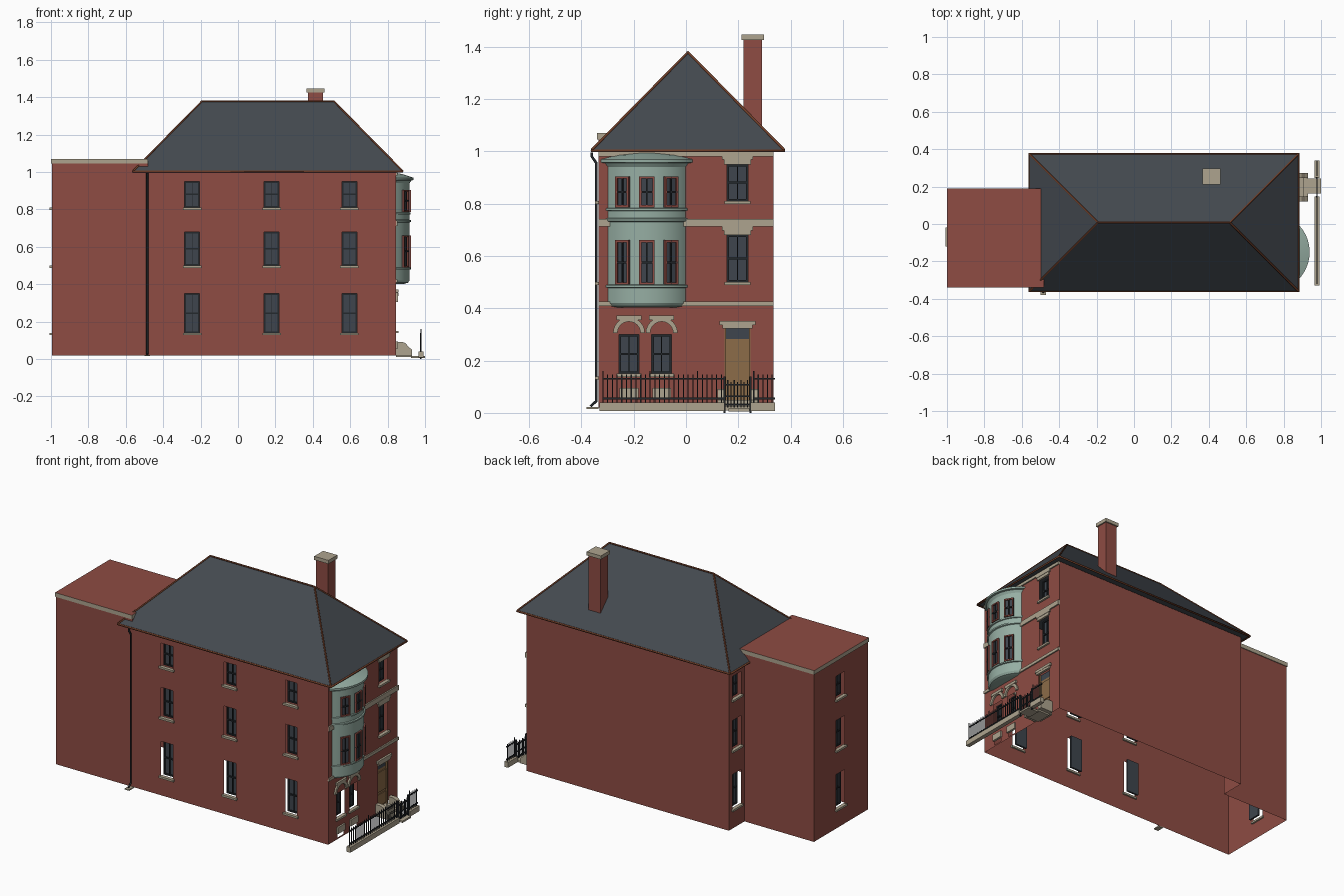
import bpy, bmesh, math
from mathutils import Matrix, Vector

cube = bpy.data.objects.get("Cube")
if cube:
    bpy.data.objects.remove(cube)


def material(name, r, g, b):
    lin = [((c / 255 + 0.055) / 1.055) ** 2.4 for c in (r, g, b)] + [1]
    m = bpy.data.materials.new(name)
    m.use_nodes = True
    m.diffuse_color = lin
    m.node_tree.nodes["Principled BSDF"].inputs["Base Color"].default_value = lin
    return m


brick = material("red_brick", 142, 76, 67)
slate = material("slate", 68, 74, 80)
stone = material("sandstone", 174, 164, 143)
teal = material("pale_teal", 150, 174, 163)
wood = material("door_wood", 140, 108, 72)
iron = material("black_iron", 36, 40, 44)
copper = material("copper_trim", 112, 62, 40)
glass = material("dark_glass", 62, 69, 77)


def finish(name, bm, mats, M=Matrix()):
    bmesh.ops.transform(bm, matrix=M, verts=bm.verts)
    me = bpy.data.meshes.new(name)
    bm.to_mesh(me)
    bm.free()
    for m in mats:
        me.materials.append(m)
    ob = bpy.data.objects.new(name, me)
    bpy.context.collection.objects.link(ob)
    return ob


def boxes(name, M, items):
    """Boxes as (u0, u1, v0, v1, z0, z1, material) joined in one object."""
    bm = bmesh.new()
    mats = []
    for u0, u1, v0, v1, z0, z1, mat in items:
        if mat not in mats:
            mats.append(mat)
        T = Matrix.Translation(((u0 + u1) / 2, (v0 + v1) / 2, (z0 + z1) / 2))
        S = Matrix.Diagonal((u1 - u0, v1 - v0, z1 - z0, 1))
        new = bmesh.ops.create_cube(bm, size=1, matrix=T @ S)["verts"]
        for f in {f for v in new for f in v.link_faces}:
            f.material_index = mats.index(mat)
    return finish(name, bm, mats, M)


def prism(name, M, pts, v0, v1, mat):
    """Profile in the wall plane (u, z), extruded through the wall depth."""
    bm = bmesh.new()
    f = bm.faces.new([bm.verts.new((u, v0, z)) for u, z in pts])
    ext = bmesh.ops.extrude_face_region(bm, geom=[f])["geom"]
    bmesh.ops.translate(bm, vec=(0, v1 - v0, 0),
                        verts=[g for g in ext if isinstance(g, bmesh.types.BMVert)])
    bmesh.ops.recalc_face_normals(bm, faces=bm.faces)
    return finish(name, bm, [mat], M)


def tube(name, pts, r, mat, closed=False):
    cu = bpy.data.curves.new(name, "CURVE")
    cu.dimensions = "3D"
    cu.bevel_depth, cu.bevel_resolution, cu.use_fill_caps = r, 1, True
    sp = cu.splines.new("POLY")
    sp.points.add(len(pts) - 1)
    for p, co in zip(sp.points, pts):
        p.co = (*co, 1)
    sp.use_cyclic_u = closed
    cu.materials.append(mat)
    bpy.context.collection.objects.link(bpy.data.objects.new(name, cu))


def frame(x, y, deg):
    """Wall frame: u runs along the wall, -v points outward."""
    return Matrix.Translation((x, y, 0)) @ Matrix.Rotation(math.radians(deg), 4, "Z")


def wall(name, M, u0, u1, holes=()):
    """Thin wall sheet with rectangular openings (u0, u1, z0, z1)."""
    us = sorted({u0, u1, *[h[0] for h in holes], *[h[1] for h in holes]})
    zs = sorted({BASE, EAVE, *[h[2] for h in holes], *[h[3] for h in holes]})
    bm = bmesh.new()
    for a, b in zip(us, us[1:]):
        for c, d in zip(zs, zs[1:]):
            mu, mz = (a + b) / 2, (c + d) / 2
            if not any(h[0] < mu < h[1] and h[2] < mz < h[3] for h in holes):
                bm.faces.new([bm.verts.new(p) for p in
                              ((a, 0, c), (b, 0, c), (b, 0, d), (a, 0, d))])
    bmesh.ops.remove_doubles(bm, verts=bm.verts, dist=0.0001)
    finish(name, bm, [brick], M)


def window(name, M, u, z0, z1, w=0.08, v=0.03, trim=iron, sill=True, lintel=False):
    a, b, t, zm = u - w / 2, u + w / 2, 0.008, (z0 + z1) / 2
    e = v - 0.008
    items = [(a, b, v, v + 0.004, z0, z1, glass),
             (a, a + t, e, v, z0, z1, trim), (b - t, b, e, v, z0, z1, trim),
             (a, b, e, v, z0, z0 + t, trim), (a, b, e, v, z1 - t, z1, trim),
             (a, b, e, v, zm - 0.004, zm + 0.004, iron),
             (u - 0.002, u + 0.002, e, v, z0, z1, iron)]
    if sill:
        items.append((a - 0.01, b + 0.01, -0.012, 0.01, z0 - 0.012, z0, stone))
    if lintel:
        items += [(a - 0.012, b + 0.012, -0.008, 0.005, z1, z1 + 0.022, stone),
                  (a - 0.02, b + 0.02, -0.01, 0.005, z1 + 0.018, z1 + 0.034, stone)]
    boxes(name, M, items)


# Wall planes
BASE, EAVE = 0.02, 1.0
X0, XN, X1, Y0, YN, Y1 = -0.995, -0.525, 0.845, -0.335, 0.185, 0.335
south, east = frame(0, Y0, 0), frame(X1, 0, 90)
west, notch = frame(X0, 0, -90), frame(XN, 0, -90)
FLOORS = ((0.14, 0.35), (0.5, 0.68), (0.81, 0.95))


def windowed_wall(name, M, u0, u1, centres):
    wall(name, M, u0, u1, [(u - 0.04, u + 0.04, *f) for u in centres for f in FLOORS])
    for u in centres:
        for f in FLOORS:
            window(name + "_window", M, u, *f)


windowed_wall("side_wall", south, X0, X1, (-0.245, 0.18, 0.595))
windowed_wall("rear_wing_wall", west, -YN, -Y0, (0.07,))
windowed_wall("notch_wall", notch, -Y1, -YN, (-0.26,))
wall("party_wall", frame(0, Y1, 180), -X1, -XN)
wall("wing_party_wall", frame(0, YN, 180), -XN, -X0)

# Street wall with arched windows, door, side windows and basement lights
ARCHED, DOOR = (-0.218, -0.093), 0.197
street = [(u - 0.038, u + 0.038, 0.15, 0.3) for u in ARCHED]
street += [(u - 0.03, u + 0.03, 0.03, 0.056) for u in ARCHED]
street += [(DOOR - 0.04, DOOR + 0.04, *f) for f in FLOORS[1:]]
street += [(DOOR - 0.05, DOOR + 0.05, 0.04, 0.322)]
wall("street_wall", east, Y0, Y1, street)
for f in FLOORS[1:]:
    window("street_window", east, DOOR, *f, lintel=True)
for u in ARCHED:
    window("arched_window", east, u, 0.15, 0.3, 0.076)
    arc = [math.pi * i / 12 for i in range(13)]
    ring = [(u + 0.061 * math.cos(a), 0.305 + 0.061 * math.sin(a)) for a in arc]
    ring += [(u + 0.044 * math.cos(a), 0.305 + 0.044 * math.sin(a)) for a in arc[::-1]]
    prism("window_arch", east, ring, -0.01, 0.004, stone)
    boxes("arch_cap", east, [(u - 0.048, u + 0.048, -0.012, 0.004, 0.355, 0.372, stone),
                             (u - 0.036, u + 0.036, -0.01, 0.004, 0.056, 0.095, stone)])
boxes("stone_belts", east, [(Y0, Y1, -0.008, 0.004, a, b, stone)
                            for a, b in ((0.408, 0.426), (0.712, 0.742), (0.98, 0.998))])

# Entrance
a, b = DOOR - 0.05, DOOR + 0.05
boxes("front_door", east, [(a, b, 0.015, 0.022, 0.04, 0.282, wood),
                           (a + 0.008, b - 0.008, 0.01, 0.015, 0.06, 0.13, wood),
                           (a + 0.008, b - 0.008, 0.01, 0.015, 0.145, 0.265, wood),
                           (a, b, 0.015, 0.022, 0.282, 0.322, glass),
                           (a, a + 0.006, 0.005, 0.015, 0.04, 0.322, wood),
                           (b - 0.006, b, 0.005, 0.015, 0.04, 0.322, wood),
                           (a - 0.008, b + 0.008, -0.01, 0.004, 0.322, 0.338, stone),
                           (a - 0.018, b + 0.018, -0.012, 0.004, 0.336, 0.352, stone)])
boxes("front_steps", east, [(a, b, -0.035, 0.02, BASE, 0.05, stone),
                            (a, b, -0.06, 0, BASE, 0.037, stone),
                            (a, b, -0.085, 0, 0.01, 0.024, stone),
                            (DOOR - 0.035, DOOR + 0.045, -0.155, -0.08, 0.005, 0.016, stone)])
cheek = [(0, BASE), (0.085, BASE), (0.085, 0.05), (0.07, 0.062), (0.05, 0.085), (0.03, 0.092), (0, 0.092)]
for y in (a - 0.026, b):
    prism("step_cheek", frame(X1, y, 0), cheek, 0, 0.026, stone)

# Bow bay: arcs of varying radius clipped by the street wall
R, CX, CY, N = 0.1875, 0.7295, -0.15, 24
bay_profile = ((0.402, -0.03), (0.408, -0.008), (0.42, 0), (0.478, 0), (0.48, 0.007), (0.488, 0.007),
               (0.49, 0), (0.73, 0), (0.733, 0.007), (0.742, 0.007), (0.745, 0), (0.772, 0),
               (0.774, 0.006), (0.782, 0.006), (0.784, 0), (0.94, 0), (0.955, 0.01), (0.957, 0.022),
               (0.969, 0.022), (0.985, -0.025), (0.996, -0.0715))
bm = bmesh.new()
rows = []
for z, grow in bay_profile:
    r = R + grow
    half = math.acos(min(1, (X1 - CX) / r))
    angles = [half * (2 * i / N - 1) for i in range(N + 1)]
    rows.append([bm.verts.new((CX + r * math.cos(t), CY + r * math.sin(t), z)) for t in angles])
for lo, hi in zip(rows, rows[1:]):
    for i in range(N):
        bm.faces.new((lo[i], lo[i + 1], hi[i + 1], hi[i]))
bm.faces.new(rows[0][::-1])
bay = finish("bow_bay", bm, [teal])
bpy.context.view_layer.objects.active = bay
bay.select_set(True)
bpy.ops.object.shade_smooth_by_angle(angle=math.radians(30))
bay.select_set(False)
for deg in (-29, 0, 29):
    M = frame(CX, CY, 90 + deg)
    for z0, z1 in ((0.49, 0.66), (0.786, 0.904)):
        window("bay_window", M, 0, z0, z1, 0.058, -R - 0.001, copper if z1 < z0 else brick, False)

# Hipped roof with ridge caps and gutter
ex0, ex1, ey0, ey1, top = -0.56, 0.88, -0.36, 0.375, 1.378
mid, run = (ey0 + ey1) / 2, (ey1 - ey0) / 2
eaves = [Vector(p) for p in ((ex0, ey0, 1.005), (ex1, ey0, 1.005), (ex1, ey1, 1.005), (ex0, ey1, 1.005))]
ridge = [Vector((ex0 + run, mid, top)), Vector((ex1 - run, mid, top))]
bm = bmesh.new()
e = [bm.verts.new(p) for p in eaves]
r = [bm.verts.new(p) for p in ridge]
for f in ((e[0], e[1], r[1], r[0]), (e[1], e[2], r[1]), (e[2], e[3], r[0], r[1]), (e[3], e[0], r[0]), e[::-1]):
    bm.faces.new(f)
finish("hipped_roof", bm, [slate])
tube("ridge_cap", ridge, 0.005, copper)
for i, p in enumerate(eaves):
    tube("hip_cap", (p, ridge[i in (1, 2)]), 0.005, copper)
tube("gutter", [p - Vector((0, 0, 0.003)) for p in eaves], 0.006, copper, True)

# Rear wing parapet: stone sides under a red top
cap = boxes("wing_parapet", Matrix(), [(-1, -0.48, Y0 - 0.005, YN + 0.005, 1.045, 1.07, stone)])
cap.data.materials.append(brick)
for p in cap.data.polygons:
    p.material_index = int(p.normal.z > 0.5)
boxes("wing_top_course", Matrix(), [(X0, -0.48, Y0, YN, EAVE, 1.045, brick)])

# Chimney
boxes("chimney", Matrix(), [(0.375, 0.455, 0.22, 0.29, 1.05, 1.43, brick),
                            (0.367, 0.463, 0.212, 0.298, 1.425, 1.447, stone)])

# Downpipe with splash stone
px = -0.485
tube("downpipe", [(px, ey0, 0.995), (px, ey0, 0.98), (px, Y0 - 0.008, 0.955), (px, Y0 - 0.008, 0.045),
                  (px, Y0 - 0.03, 0.025)], 0.006, iron)
boxes("splash_stone", Matrix(), [(px - 0.015, px + 0.015, Y0 - 0.045, Y0, 0.015, 0.022, stone)])

# Kerb, railings and gate
fence = frame(0.978, 0, 90)
runs = ((-0.33, a), (b, 0.34))
boxes("kerb", fence, [(p, q, -0.013, 0.013, 0.008, 0.04, stone) for p, q in runs])
bars = []
for p, q in runs:
    bars += [(p + 0.01, q, -0.003, 0.003, z, z + 0.006, iron) for z in (0.052, 0.128)]
    n = round((q - p - 0.02) / 0.018)
    for i in range(n + 1):
        u = p + 0.012 + (q - p - 0.024) * i / n
        tall = 0.16 if i % 10 == 0 else 0.146
        bars.append((u - 0.002, u + 0.002, -0.002, 0.002, 0.04, tall, iron))
boxes("railings", fence, bars)
gate = [(a, b, -0.003, 0.003, z, z + 0.006, iron) for z in (0.028, 0.06, 0.105)]
gate += [(u - 0.004, u + 0.004, -0.004, 0.004, 0, 0.14, iron) for u in (a, b)]
for i in range(1, 8):
    u = a + (b - a) * i / 8
    gate.append((u - 0.002, u + 0.002, -0.002, 0.002, 0.02, 0.118 + 0.008 * (i % 2), iron))
boxes("gate", fence, gate)
